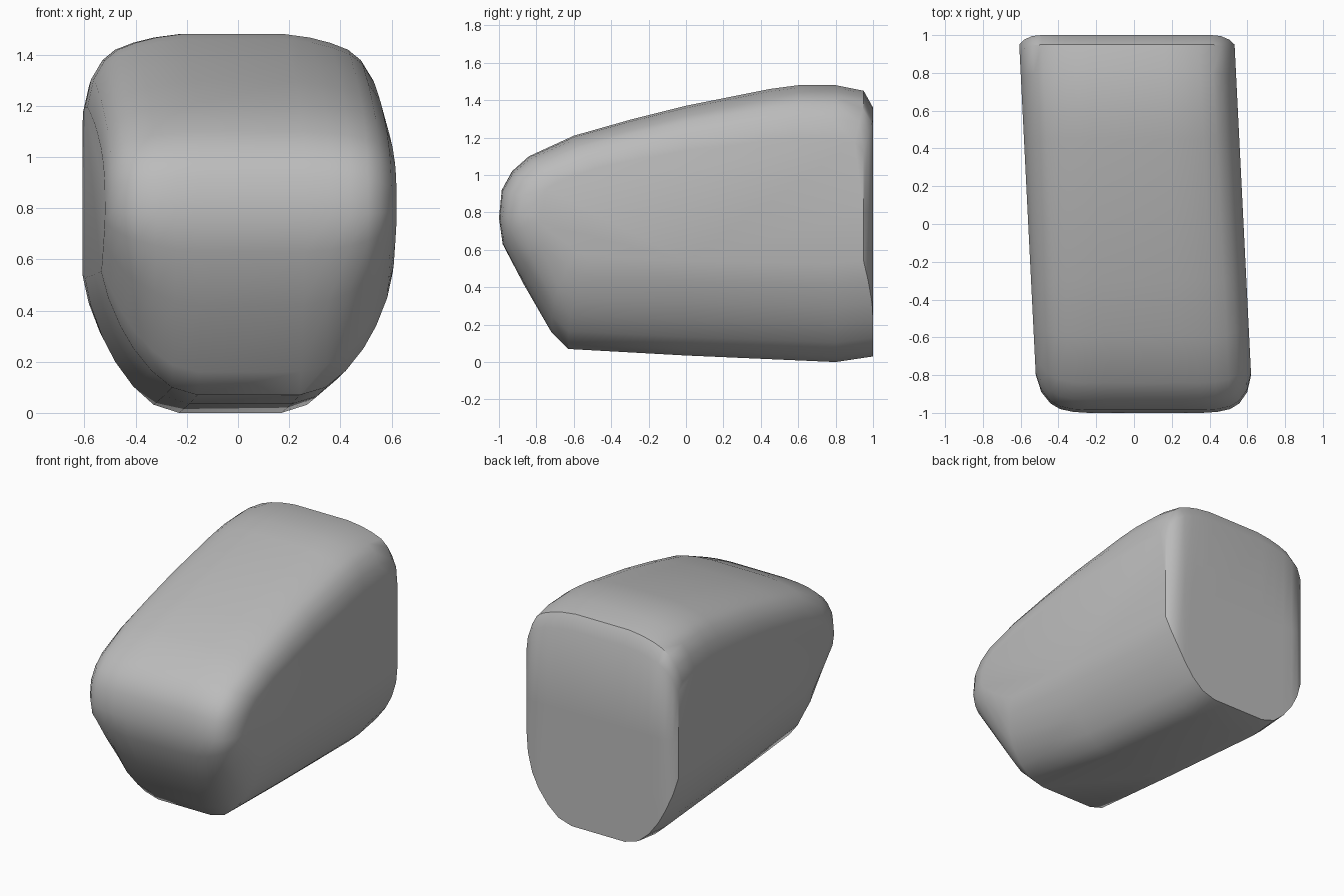
import bpy
import bmesh

default = bpy.data.objects.get("Cube")
if default:
    bpy.data.objects.remove(default, do_unlink=True)

# Plain grey surface
grey = bpy.data.materials.new("mid_grey")
grey.use_nodes = True
colour = (0.5, 0.5, 0.5, 1)
grey.diffuse_color = colour
grey.node_tree.nodes["Principled BSDF"].inputs["Base Color"].default_value = colour

# Side outline (y, z), clockwise from the nose
outline = [(-1, .77), (-.985, .92), (-.93, 1.02), (-.84, 1.1), (-.6, 1.21),
           (-.3, 1.295), (0, 1.37), (.45, 1.46), (.6, 1.48), (.8, 1.48),
           (.95, 1.45), (1, 1.36), (1, .8), (1, .03), (.8, 0), (0, .035),
           (-.63, .07), (-.72, .16), (-.87, .42), (-.98, .63)]

# Half width, top drop, bottom rise, nose inset, back inset (fractions)
stations = [(.2, 0, 0, 0, 0), (.3, .02, .04, 0, 0), (.38, .05, .13, .005, 0),
            (.45, .09, .25, .02, 0), (.5, .15, .37, .05, .005),
            (.545, .26, .52, .11, .025), (.57, .42, .66, .2, .05)]
MID_Z = .8
SHEAR = .05
OFFSET = .01


def add_ring(bm, x, top, bottom, nose, back):
    """Shrink the outline toward the body's middle and place it at x."""
    ring = []
    for y, z in outline:
        z = MID_Z + (z - MID_Z) * (1 - (top if z > MID_Z else bottom))
        y *= 1 - (back if y > 0 else nose)
        ring.append(bm.verts.new((x + OFFSET - SHEAR * y, y, z)))
    return ring


# Rounded body lofted from side to side
bm = bmesh.new()
rings = [add_ring(bm, -s[0], *s[1:]) for s in reversed(stations)]
rings += [add_ring(bm, s[0], *s[1:]) for s in stations]
count = len(outline)
for a, b in zip(rings, rings[1:]):
    for i in range(count):
        j = (i + 1) % count
        bm.faces.new((a[i], a[j], b[j], b[i]))
bm.faces.new(rings[0])
bm.faces.new(rings[-1])
bmesh.ops.recalc_face_normals(bm, faces=bm.faces)

mesh = bpy.data.meshes.new("rounded_body")
bm.to_mesh(mesh)
bm.free()
mesh.materials.append(grey)
body = bpy.data.objects.new("rounded_body", mesh)
bpy.context.collection.objects.link(body)

# Smooth shading with crisp back rim
bpy.ops.object.select_all(action="DESELECT")
body.select_set(True)
bpy.context.view_layer.objects.active = body
bpy.ops.object.shade_smooth_by_angle(angle=0.7)
